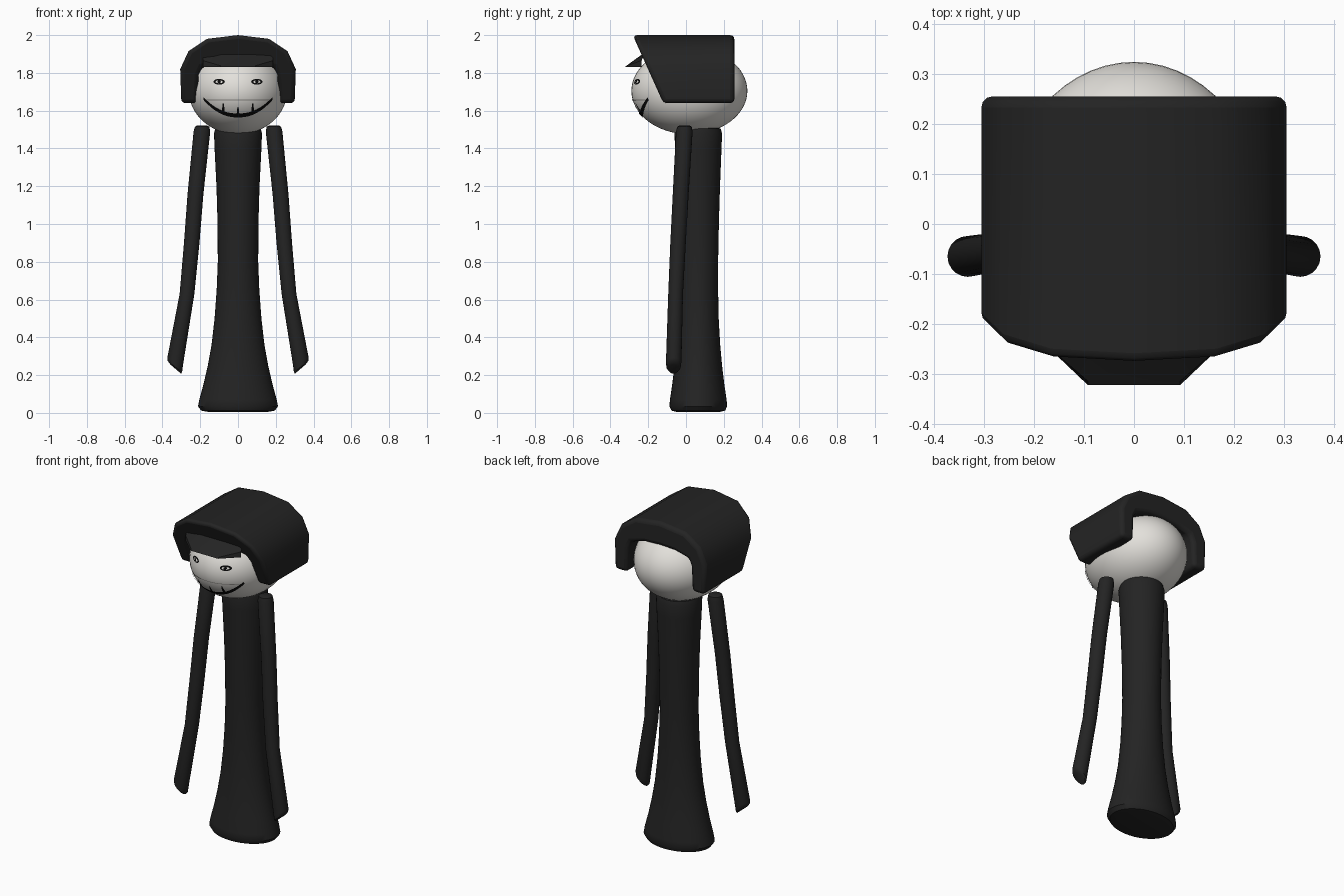
import bpy, bmesh, math

cube = bpy.data.objects.get("Cube")
if cube:
    bpy.data.objects.remove(cube)


def material(name, rgb):
    m = bpy.data.materials.new(name)
    m.use_nodes = True
    m.diffuse_color = (*rgb, 1)
    bsdf = m.node_tree.nodes["Principled BSDF"]
    bsdf.inputs["Base Color"].default_value = (*rgb, 1)
    bsdf.inputs["Roughness"].default_value = 0.8
    return m


CHARCOAL = material("charcoal", (0.017, 0.017, 0.017))
BONE = material("bone white", (0.77, 0.75, 0.71))
INK = material("ink black", (0.003, 0.003, 0.003))
GREY = material("lip grey", (0.3, 0.29, 0.27))


def finish(bm, name, mat, angle=40, bevel=0):
    bmesh.ops.recalc_face_normals(bm, faces=bm.faces)
    me = bpy.data.meshes.new(name)
    bm.to_mesh(me)
    bm.free()
    ob = bpy.data.objects.new(name, me)
    bpy.context.collection.objects.link(ob)
    me.materials.append(mat)
    if bevel:
        mod = ob.modifiers.new("round", 'BEVEL')
        mod.width, mod.segments, mod.limit_method = bevel, 3, 'ANGLE'
        mod.angle_limit = math.radians(50)
    bpy.ops.object.select_all(action='DESELECT')
    ob.select_set(True)
    bpy.context.view_layer.objects.active = ob
    bpy.ops.object.shade_smooth_by_angle(angle=math.radians(angle))
    return ob


def loft(loops, name, mat, **kw):
    """Skin closed loops of equal length and cap both ends."""
    bm = bmesh.new()
    rings = [[bm.verts.new(p) for p in loop] for loop in loops]
    n = len(rings[0])
    for a, b in zip(rings, rings[1:]):
        for i in range(n):
            j = (i + 1) % n
            bm.faces.new((a[i], a[j], b[j], b[i]))
    bm.faces.new(rings[0])
    bm.faces.new(rings[-1])
    return finish(bm, name, mat, **kw)


def ellipse(cx, cy, z, rx, ry, n=40, tilt=0):
    ring = [(math.cos(i * math.tau / n), math.sin(i * math.tau / n)) for i in range(n)]
    return [(cx + rx * c, cy + ry * s, z + tilt * c) for c, s in ring]


# Head
HY, HZ, RX, RY, RZ = 0.018, 1.705, 0.26, 0.307, 0.23
bm = bmesh.new()
bmesh.ops.create_uvsphere(bm, u_segments=56, v_segments=32, radius=1)
for v in bm.verts:
    v.co = (v.co.x * RX, HY + v.co.y * RY, HZ + v.co.z * RZ)
finish(bm, "head", BONE)

# Flared body: height, half width, half depth
body = [(0.004, 0.15, 0.11), (0.012, 0.195, 0.142), (0.035, 0.212, 0.153),
        (0.07, 0.205, 0.15), (0.15, 0.183, 0.138), (0.25, 0.16, 0.126),
        (0.36, 0.14, 0.116), (0.5, 0.124, 0.108), (0.65, 0.113, 0.105),
        (0.8, 0.107, 0.105), (1.0, 0.108, 0.109), (1.2, 0.114, 0.115),
        (1.4, 0.124, 0.123), (1.48, 0.127, 0.126), (1.505, 0.12, 0.118),
        (1.512, 0.1, 0.1)]
loft([ellipse(0, 0.065, z, rx, ry) for z, rx, ry in body], "body", CHARCOAL)

# Arms: x, y, z, radius, slant of the ring
arm = [(0.19, -0.008, 1.522, 0.025, 0), (0.19, -0.008, 1.515, 0.038, 0),
       (0.191, -0.009, 1.49, 0.044, 0), (0.225, -0.028, 1.16, 0.042, 0),
       (0.245, -0.042, 0.9, 0.041, 0), (0.27, -0.055, 0.63, 0.039, 0),
       (0.333, -0.065, 0.27, 0.041, 0.022), (0.334, -0.066, 0.245, 0.038, 0.03),
       (0.33, -0.066, 0.232, 0.028, 0.024)]
for side, label in ((1, "left"), (-1, "right")):
    loft([ellipse(side * x, y, z, r, r, 20, side * t) for x, y, z, r, t in arm],
         label + "_arm", CHARCOAL)

# Hair: arched section run front to back, front end slanted
outer = [(0.3, 1.64), (0.306, 1.82), (0.262, 1.915), (0.165, 1.98), (0, 2.0)]
inner = [(0.215, 1.64), (0.208, 1.79), (0.19, 1.83), (0.1, 1.855), (0, 1.86)]


def arch(points):
    return points + [(-x, z) for x, z in reversed(points[:-1])]


section = arch(outer) + arch(inner)[::-1]


def slant(z):
    return -0.12 - 0.45 * (z - 1.64)


loft([[(x, slant(z), z) for x, z in section],
      [(x, 0.256, z) for x, z in section]], "hair", CHARCOAL, angle=45, bevel=0.022)

# Pointed fringe over the brow
brow = [(-1, 0), (-0.5, 1), (0.5, 1), (1, 0)]
lower = [(0.185 * x, -0.235 - 0.088 * k, 1.832) for x, k in brow]
upper = [(0.185 * x, -0.235 - 0.08 * k, 1.865 - 0.027 * k) for x, k in brow]
back = [(0.185 * x, -0.22 - 0.01 * k, 1.9) for x, k in brow]
loft([lower, upper, back], "fringe", CHARCOAL, angle=30)


# Painted features that follow the face
def on_face(x, z, lift):
    k = max(0, 1 - (x / RX) ** 2 - ((z - HZ) / RZ) ** 2)
    return (x, HY - RY * math.sqrt(k) - lift, z)


def patch(name, mat, u_count, v_count, point, lift):
    bm = bmesh.new()
    grid = [[bm.verts.new(on_face(*point(i / u_count, j / v_count), lift))
             for j in range(v_count + 1)] for i in range(u_count + 1)]
    for a, b in zip(grid, grid[1:]):
        for j in range(v_count):
            bm.faces.new((a[j], b[j], b[j + 1], a[j + 1]))
    bmesh.ops.remove_doubles(bm, verts=bm.verts, dist=0.00005)
    return finish(bm, name, mat)


def disc(name, mat, cx, cz, rx, rz, lift):
    patch(name, mat, 24, 2, lambda u, v: (cx + v * rx * math.cos(u * math.tau),
                                          cz + v * rz * math.sin(u * math.tau)), lift)


# Eyes
for side, label in ((1, "left"), (-1, "right")):
    x = side * 0.1
    disc(label + "_eye_outline", INK, x, 1.753, 0.03, 0.015, 0.003)
    disc(label + "_eye_white", BONE, x, 1.753, 0.019, 0.008, 0.005)
    disc(label + "_pupil", INK, x, 1.753, 0.009, 0.008, 0.007)


# Grin
def grin(u, v):
    t = 2 * u - 1
    return 0.182 * t, 1.564 + 0.092 * abs(t) ** 2.2 + v * (0.021 - 0.006 * t * t)


patch("grin", INK, 40, 2, grin, 0.006)
patch("lip_line", GREY, 30, 1,
      lambda u, v: (0.36 * (u - 0.5), 1.654 + 0.004 * v), 0.003)

# Gaps between teeth
for i, x in enumerate((-0.078, 0, 0.078)):
    base = 1.575 + 0.018 * abs(x) / 0.078
    patch("tooth_gap_%d" % (i + 1), INK, 2, 6,
          lambda u, v: (x + (u - 0.5) * 0.016 * (1 - 0.6 * v), base + 0.045 * v), 0.005)
